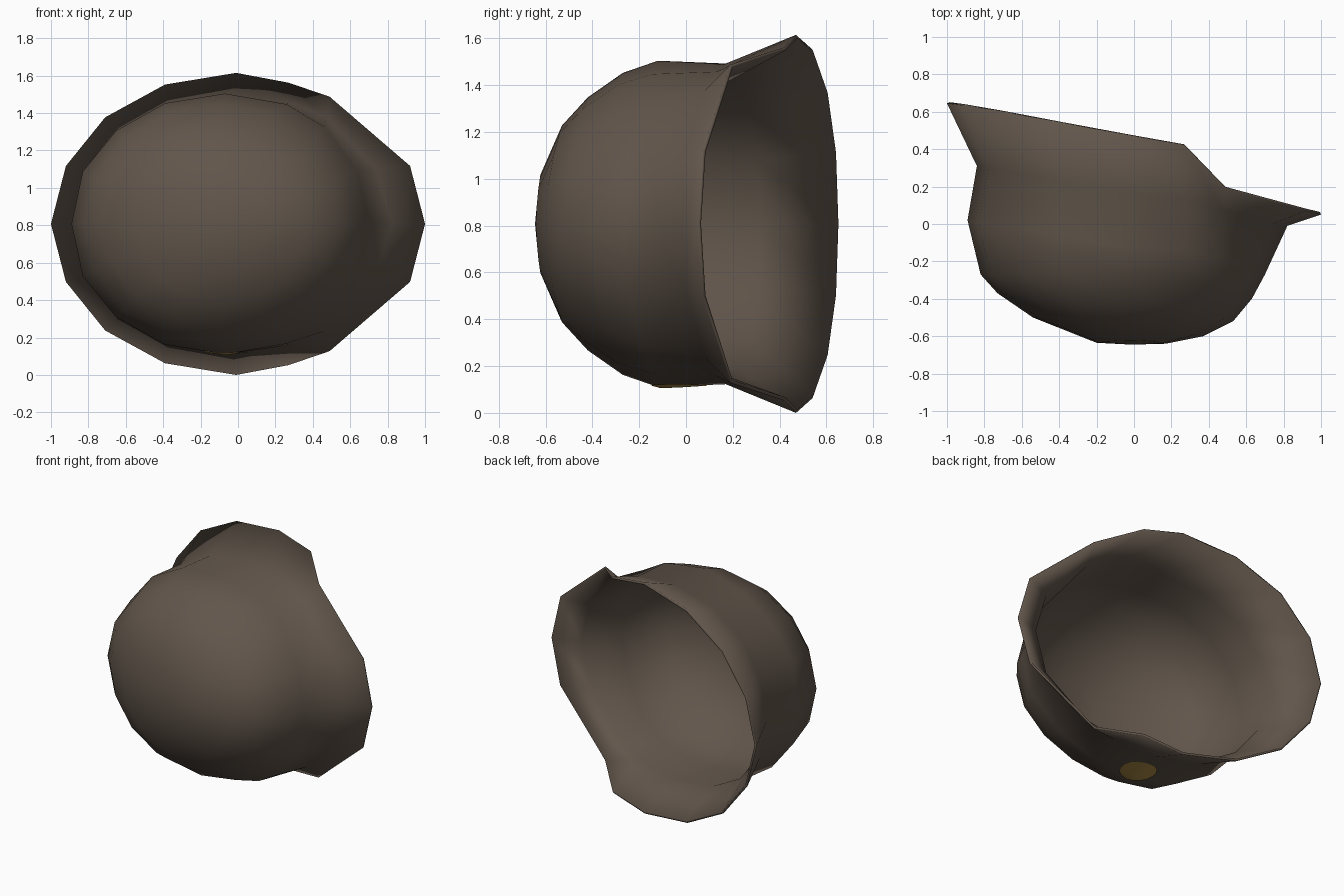
import bpy, bmesh, math
from mathutils import Vector
from mathutils.bvhtree import BVHTree

if "Cube" in bpy.data.objects:
    bpy.data.objects.remove(bpy.data.objects["Cube"])

ZC = 0.8075  # mirror plane of the helmet, which lies on its side


def material(name, col):
    m = bpy.data.materials.new(name)
    m.diffuse_color = (*col, 1)
    m.use_nodes = True
    m.node_tree.nodes["Principled BSDF"].inputs["Base Color"].default_value = m.diffuse_color
    return m


brown = material("dark brown", (0.12, 0.092, 0.07))
gold = material("dull gold", (0.40, 0.25, 0.06))


def full_ring(half):
    """Mirror a half ring of (x, half width, y), back to front, into a closed ring."""
    up = [Vector((x, y, ZC + w)) for x, w, y in half]
    down = [Vector((x, y, ZC - w)) for x, w, y in half[-2:0:-1]]
    return up + down


def dome_ring(xb, xf, w, yb, ys, yf):
    """Half ellipse ring with heights at back, side and front."""
    half = []
    for i in range(9):
        a = math.pi * i / 8
        c, s = math.cos(a), math.sin(a)
        y = ys + (yb - ys) * c * c if c > 0 else ys + (yf - ys) * c * c
        half.append(((xb + xf) / 2 + (xb - xf) / 2 * c, w * s, y))
    return half


# flared rim, crease, dome base, then the crown rings
rim = [(-1, 0, .645), (-.92, .31, .635), (-.71, .57, .60), (-.39, .745, .54), (-.01, .8075, .47),
       (.27, .755, .42), (.49, .68, .19), (.92, .31, .07), (1, 0, .05)]
crease = [(-.84, 0, .31), (-.78, .28, .30), (-.62, .49, .27), (-.37, .63, .22), (-.03, .685, .17),
          (.27, .65, .13), (.47, .57, .08), (.74, .29, .0), (.82, 0, -.01)]
base = [(-.89, 0, .02), (-.83, .28, .0), (-.65, .5, -.02), (-.39, .645, -.06), (-.07, .697, -.12),
        (.26, .64, -.14), (.46, .52, -.18), (.64, .28, -.25), (.70, 0, -.27)]
halves = [rim, crease, base,
          dome_ring(-.82, .63, .645, -.27, -.27, -.40),
          dome_ring(-.73, .53, .54, -.37, -.42, -.52),
          dome_ring(-.54, .37, .42, -.50, -.53, -.60),
          dome_ring(-.20, .17, .21, -.635, -.622, -.64)]

# helmet shell
bm = bmesh.new()
rings = [[bm.verts.new(p) for p in full_ring(h)] for h in halves]
for a, b in zip(rings, rings[1:]):
    for i in range(len(a)):
        j = (i + 1) % len(a)
        bm.faces.new((a[i], a[j], b[j], b[i]))
tip = bm.verts.new((-.01, -.645, ZC))
last = rings[-1]
for i in range(len(last)):
    bm.faces.new((last[i], last[(i + 1) % len(last)], tip))
bmesh.ops.recalc_face_normals(bm, faces=bm.faces)
if max(bm.faces, key=lambda f: -f.calc_center_median().y).normal.y > 0:
    bmesh.ops.reverse_faces(bm, faces=bm.faces)
bm.normal_update()
tree = BVHTree.FromBMesh(bm)
me = bpy.data.meshes.new("helmet_shell")
bm.to_mesh(me)
bm.free()
me.materials.append(brown)
shell = bpy.data.objects.new("helmet_shell", me)
bpy.context.collection.objects.link(shell)
sol = shell.modifiers.new("thickness", 'SOLIDIFY')
sol.thickness = 0.015
sol.offset = -1
for p in me.polygons:
    p.use_smooth = True

# round badge laid on the lower side of the shell
bm = bmesh.new()


def on_shell(x, y):
    hit = tree.ray_cast(Vector((x, y, -1)), Vector((0, 0, 1)))[0]
    return bm.verts.new((x, y, hit.z - 0.006))


N = 16
centre = on_shell(-.06, -.03)
circles = [[on_shell(-.06 + r * math.cos(math.tau * i / N), -.03 + r * math.sin(math.tau * i / N))
            for i in range(N)] for r in (.04, .08, .12)]
for i in range(N):
    j = (i + 1) % N
    bm.faces.new((centre, circles[0][j], circles[0][i]))
    for a, b in zip(circles, circles[1:]):
        bm.faces.new((a[i], a[j], b[j], b[i]))
me = bpy.data.meshes.new("side_badge")
bm.to_mesh(me)
bm.free()
me.materials.append(gold)
for p in me.polygons:
    p.use_smooth = True
badge = bpy.data.objects.new("side_badge", me)
bpy.context.collection.objects.link(badge)
